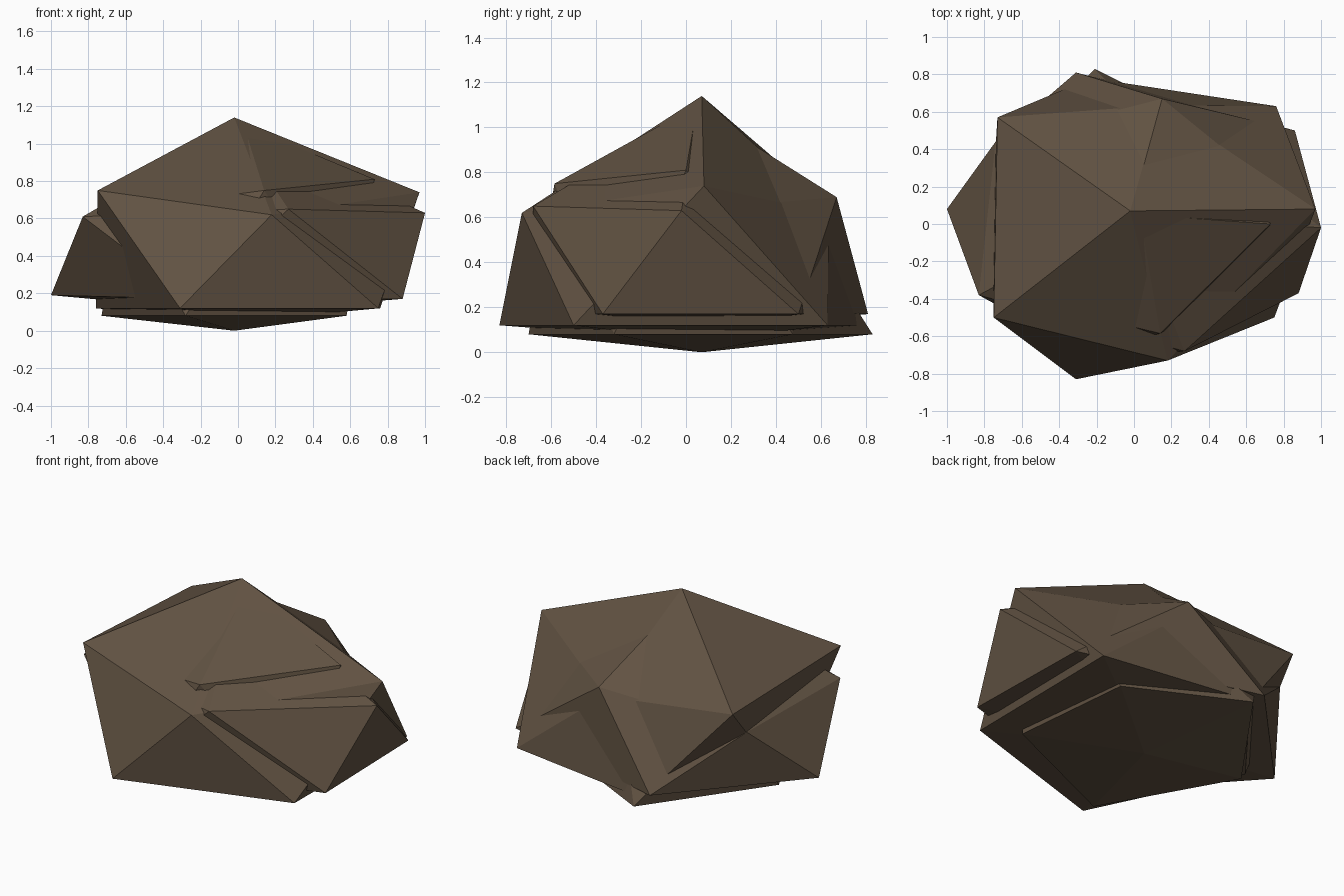
import bpy, bmesh
from mathutils import Vector

mat = bpy.data.materials.new("brown_stone")
mat.diffuse_color = (0.12, 0.085, 0.055, 1)


def rock(name, top, upper, lower, bottom):
    """Irregular icosahedron: two poles and two staggered rings of five, counterclockwise."""
    bm = bmesh.new()
    t, b = bm.verts.new(top), bm.verts.new(bottom)
    u = [bm.verts.new(p) for p in upper]
    l = [bm.verts.new(p) for p in lower]
    for i in range(5):
        j = (i + 1) % 5
        for f in ((t, u[i], u[j]), (u[i], l[i], u[j]), (l[i], l[j], u[j]), (b, l[j], l[i])):
            bm.faces.new(f)
    bmesh.ops.recalc_face_normals(bm, faces=bm.faces)
    me = bpy.data.meshes.new(name)
    bm.to_mesh(me)
    bm.free()
    me.materials.append(mat)
    ob = bpy.data.objects.new(name, me)
    bpy.context.collection.objects.link(ob)
    return ob


# Main boulder with the peak
rock("main_rock", (-0.02, 0.07, 1.14),
     [(0.18, -0.73, 0.62), (0.97, 0.08, 0.74), (0.14, 0.635, 0.62),
      (-0.73, 0.57, 0.71), (-0.75, -0.50, 0.75)],
     [(0.75, -0.50, 0.12), (0.76, 0.63, 0.12), (-0.23, 0.78, 0.12),
      (-0.76, 0.10, 0.12), (-0.31, -0.83, 0.12)],
     (-0.02, 0.07, 0.05))

# Wide rock poking out at the sides
rock("side_rock", (-0.02, 0.05, 1.08),
     [(0.27, -0.68, 0.65), (1.00, -0.02, 0.63), (0.15, 0.67, 0.69),
      (-0.74, 0.44, 0.55), (-0.83, -0.38, 0.61)],
     [(0.88, -0.37, 0.17), (0.86, 0.50, 0.17), (-0.31, 0.81, 0.17),
      (-1.00, 0.08, 0.19), (-0.25, -0.70, 0.17)],
     (-0.02, 0.07, 0.10))

# Inner rock showing at the base and the front slope
rock("base_rock", (0.03, 0.05, 1.10),
     [(0.14, -0.585, 0.75), (0.73, 0.00, 0.81), (0.12, 0.50, 0.60),
      (-0.60, 0.42, 0.65), (-0.62, -0.40, 0.65)],
     [(0.58, -0.32, 0.08), (0.50, 0.475, 0.08), (-0.21, 0.83, 0.08),
      (-0.73, 0.10, 0.08), (-0.28, -0.70, 0.08)],
     (-0.02, 0.07, 0.0))
